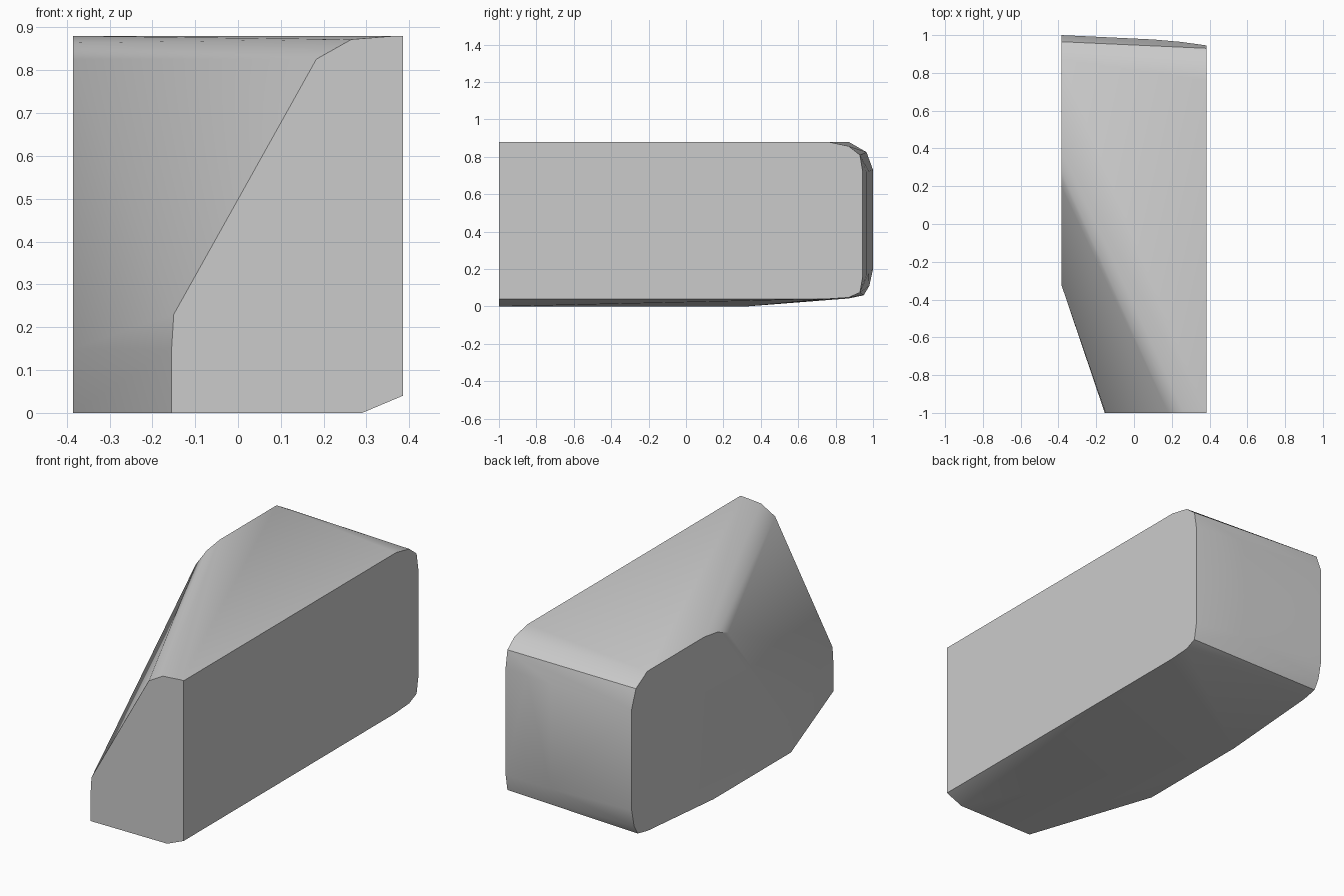
import bpy, bmesh, math

cube = bpy.data.objects.get("Cube")
if cube:
    bpy.data.objects.remove(cube, do_unlink=True)

HALF = 0.385

# Rounded rear edge as (y, z), at the narrow side and at the wide side
rear_narrow = [(0.87, 0.88), (0.965, 0.825), (1.0, 0.73), (1.0, 0.2),
               (0.98, 0.11), (0.95, 0.06), (0.87, 0.043), (0.75, 0.037)]
rear_wide = [(0.76, 0.88), (0.87, 0.857), (0.93, 0.81), (0.945, 0.72),
             (0.945, 0.16), (0.93, 0.075), (0.87, 0.048), (0.75, 0.04)]

# Front face outline (x, z) at y = -1
front = [(-0.155, 0), (-0.155, 0.15), (-0.15, 0.23), (0.183, 0.826),
         (0.265, 0.872), (0.365, 0.88), (HALF, 0.88), (HALF, 0.04), (0.29, 0)]

# Front part of the narrow side outline (y, z)
narrow_side = [(0.4, 0.88), (0.29, 0.864), (0.2, 0.826),
               (-0.32, 0.15), (-0.32, 0), (0.32, 0)]

points = [(x, -1, z) for x, z in front]
points += [(-HALF, y, z) for y, z in narrow_side + rear_narrow]
points += [(HALF, y, z) for y, z in rear_wide]

# Slightly bowed back wall: in-between sections of the upright part
for x, y in ((0.1, 0.977), (0.25, 0.964)):
    t = (x + HALF) / (2 * HALF)
    for a, b in ((2, 3), (3, 4)):
        z = rear_narrow[a][1] * (1 - t) + rear_wide[b][1] * t
        points.append((x, y, z))

# The body is convex, so wrap the outlines in one skin
bm = bmesh.new()
for p in points:
    bm.verts.new(p)
hull = bmesh.ops.convex_hull(bm, input=bm.verts[:])
loose = [v for v in bm.verts if not v.link_faces]
bmesh.ops.delete(bm, geom=loose, context='VERTS')
bmesh.ops.dissolve_limit(bm, angle_limit=math.radians(0.5),
                         verts=bm.verts[:], edges=bm.edges[:])
bmesh.ops.recalc_face_normals(bm, faces=bm.faces[:])
mesh = bpy.data.meshes.new("wedge_block")
bm.to_mesh(mesh)
bm.free()

block = bpy.data.objects.new("wedge_block", mesh)
bpy.context.collection.objects.link(block)

# Plain grey finish
grey = bpy.data.materials.new("light_grey")
grey.use_nodes = True
colour = (0.6, 0.6, 0.6, 1)
grey.diffuse_color = colour
grey.node_tree.nodes["Principled BSDF"].inputs["Base Color"].default_value = colour
mesh.materials.append(grey)

# Soft shading across shallow edges only
bpy.context.view_layer.objects.active = block
block.select_set(True)
bpy.ops.object.shade_smooth_by_angle(angle=math.radians(30))
